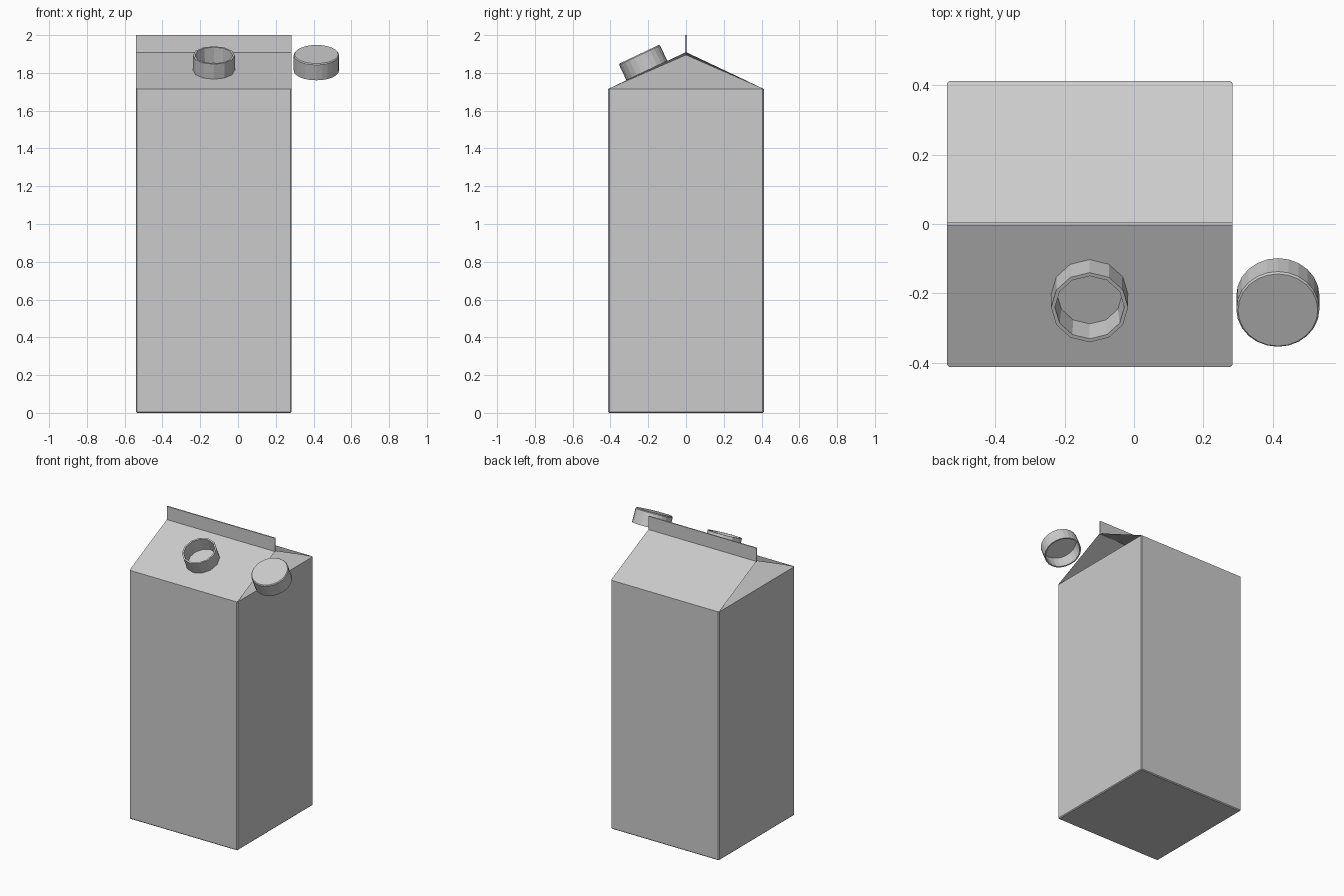
import bpy, bmesh, math
from mathutils import Matrix, Vector

if "Cube" in bpy.data.objects:
    bpy.data.objects.remove(bpy.data.objects["Cube"])

CX, HALF = -0.128, 0.412          # carton centre and half width
EAVE, RIDGE = 1.715, 1.91
TILT = math.atan2(RIDGE - EAVE, HALF)


def finish(name, bm):
    bmesh.ops.recalc_face_normals(bm, faces=bm.faces[:])
    mesh = bpy.data.meshes.new(name)
    bm.to_mesh(mesh)
    bm.free()
    obj = bpy.data.objects.new(name, mesh)
    bpy.context.collection.objects.link(obj)
    return obj


def tilted_lathe(name, profile, sides, base_x, base_y):
    """Revolve a closed (radius, height) profile, standing on the front roof plane."""
    bm = bmesh.new()
    rings = []
    for r, h in profile:
        if r == 0:
            rings.append([bm.verts.new((0, 0, h))] * sides)
        else:
            rings.append([bm.verts.new((r * math.cos(a), r * math.sin(a), h))
                          for a in (2 * math.pi * i / sides for i in range(sides))])
    for a, b in zip(rings, rings[1:] + rings[:1]):
        if a[0] is a[1] and b[0] is b[1]:
            continue
        for i in range(sides):
            j = (i + 1) % sides
            bm.faces.new(list(dict.fromkeys((a[i], a[j], b[j], b[i]))))
    obj = finish(name, bm)
    z = RIDGE + base_y * math.tan(TILT)
    obj.matrix_world = (Matrix.Translation((base_x, base_y, z))
                        @ Matrix.Rotation(TILT, 4, 'X'))
    return obj


# Carton body with gable roof and folded-in ends
bm = bmesh.new()
corners = [(-1, -1), (1, -1), (1, 1), (-1, 1)]
low = [bm.verts.new((CX + sx * HALF, sy * HALF, 0)) for sx, sy in corners]
top = [bm.verts.new((CX + sx * HALF, sy * HALF, EAVE)) for sx, sy in corners]
ridge = {s: bm.verts.new((CX + s * HALF, 0, RIDGE)) for s in (-1, 1)}
fold = {s: bm.verts.new((CX + s * 0.03, 0, RIDGE - 0.015)) for s in (-1, 1)}
bm.faces.new(low[::-1])
for i in range(4):
    j = (i + 1) % 4
    bm.faces.new((low[i], low[j], top[j], top[i]))
bm.faces.new((top[0], top[1], ridge[1], ridge[-1]))
bm.faces.new((top[2], top[3], ridge[-1], ridge[1]))
for s, a, b in ((1, top[1], top[2]), (-1, top[3], top[0])):
    bm.faces.new((a, b, fold[s]))
    bm.faces.new((a, fold[s], ridge[s]))
    bm.faces.new((b, ridge[s], fold[s]))
soft = [e for e in bm.edges if any(v in low for v in e.verts)]
bmesh.ops.bevel(bm, geom=soft, offset=0.006, segments=1, affect='EDGES')
finish("carton_body", bm)

# Sealed fin along the ridge
bm = bmesh.new()
bmesh.ops.create_cube(bm, size=1, matrix=Matrix.LocRotScale(
    Vector((CX, 0, 1.952)), None, Vector((2 * HALF, 0.008, 0.096))))
finish("top_fin", bm)

# Pouring neck on the front roof panel
tilted_lathe("pour_neck", [(0.111, -0.002), (0.111, 0.088), (0.100, 0.088), (0.094, -0.002)],
             12, CX, -0.203)

# Removed cap, hollow underneath
tilted_lathe("cap", [(0, 0.096), (0.115, 0.096), (0.12, 0.09), (0.12, 0),
                     (0.112, 0), (0.112, 0.084), (0, 0.084)],
             24, 0.415, -0.207)
